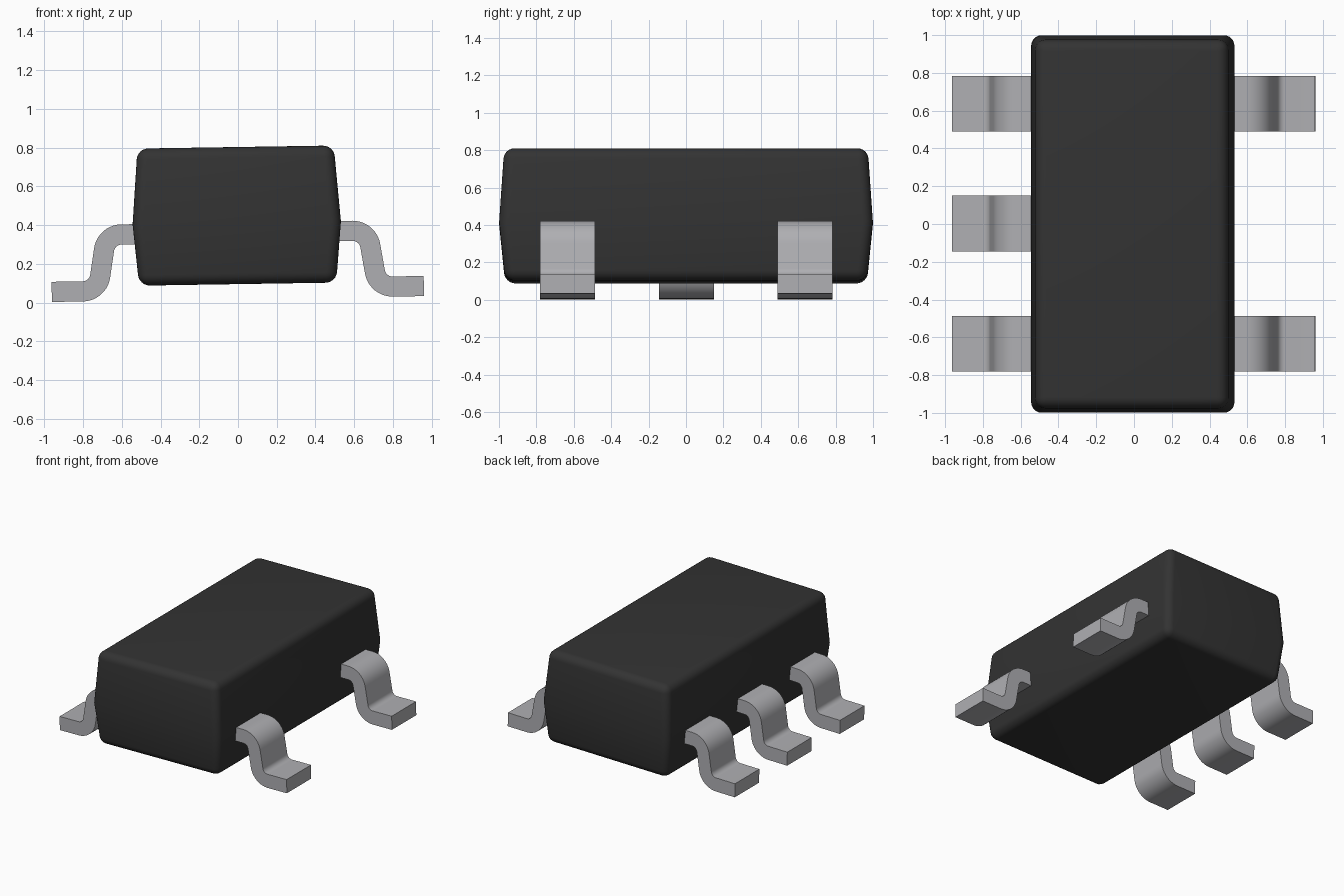
import bpy, bmesh, math
from mathutils import Vector, Matrix

if "Cube" in bpy.data.objects:
    bpy.data.objects.remove(bpy.data.objects["Cube"])

TILT = Matrix.Rotation(math.radians(-0.9), 4, 'Y')   # whole part leans slightly


def material(name, rgb):
    m = bpy.data.materials.new(name)
    m.diffuse_color = (*rgb, 1)
    m.use_nodes = True
    m.node_tree.nodes["Principled BSDF"].inputs["Base Color"].default_value = m.diffuse_color
    return m


BLACK = material("black_plastic", (0.033, 0.033, 0.033))
METAL = material("grey_metal", (0.43, 0.43, 0.45))


def finish(bm, name, mat, angle):
    bmesh.ops.recalc_face_normals(bm, faces=bm.faces)
    bm.transform(TILT)
    me = bpy.data.meshes.new(name)
    bm.to_mesh(me)
    bm.free()
    me.materials.append(mat)
    ob = bpy.data.objects.new(name, me)
    bpy.context.collection.objects.link(ob)
    bpy.ops.object.select_all(action='DESELECT')
    ob.select_set(True)
    bpy.context.view_layer.objects.active = ob
    bpy.ops.object.shade_smooth_by_angle(angle=math.radians(angle))
    return ob


def body():
    # three stacked rectangles, widest at the middle, with rounded outer edges
    bm = bmesh.new()
    rings = []
    for hx, hy, z in ((0.509, 0.967, 0.095), (0.538, 0.999, 0.41), (0.507, 0.972, 0.803)):
        rings.append([bm.verts.new((sx * hx, sy * hy, z))
                      for sx, sy in ((-1, -1), (1, -1), (1, 1), (-1, 1))])
    for a, b in zip(rings, rings[1:]):
        for i in range(4):
            j = (i + 1) % 4
            bm.faces.new((a[i], a[j], b[j], b[i]))
    bm.faces.new(rings[0][::-1])
    bm.faces.new(rings[-1])
    bmesh.ops.recalc_face_normals(bm, faces=bm.faces)
    edges = [e for e in bm.edges if e.calc_face_angle() > math.radians(40)]
    bmesh.ops.bevel(bm, geom=edges, offset=0.055, offset_type='OFFSET',
                    segments=6, profile=0.5, affect='EDGES')
    finish(bm, "body", BLACK, 40)


def fillet(path, radius, steps=10):
    # round the inner corners of an open path with arcs
    out = [path[0]]
    for p, c, n in zip(path, path[1:], path[2:]):
        u, v = (p - c).normalized(), (n - c).normalized()
        half = u.angle(v) / 2
        centre = c + (u + v).normalized() * (radius / math.sin(half))
        a = c + u * (radius / math.tan(half)) - centre
        b = c + v * (radius / math.tan(half)) - centre
        total = a.angle(b)
        for i in range(steps + 1):
            t = i / steps
            out.append(centre + (a * math.sin((1 - t) * total)
                                 + b * math.sin(t * total)) / math.sin(total))
    return out + [path[-1]]


def lead(name, side, y, width=0.295, thick=0.104):
    # gull-wing strip: rectangle swept along an S-shaped path
    path = fillet([Vector(p) for p in ((0.45, 0, 0.361), (0.675, 0, 0.361),
                                       (0.722, 0, 0.070), (0.961, 0, 0.070))], 0.092)
    bm = bmesh.new()
    rings = []
    for i, p in enumerate(path):
        d = (path[min(i + 1, len(path) - 1)] - path[max(i - 1, 0)]).normalized()
        if i in (0, len(path) - 1):
            d = Vector((1, 0, 0))
        n = Vector((-d.z, 0, d.x)) * thick / 2
        ring = []
        for s, w in ((1, -1), (1, 1), (-1, 1), (-1, -1)):
            q = p + n * s
            ring.append(bm.verts.new((q.x * side, y + w * width / 2, q.z)))
        rings.append(ring)
    for a, b in zip(rings, rings[1:]):
        for i in range(4):
            j = (i + 1) % 4
            bm.faces.new((a[i], a[j], b[j], b[i]))
    bm.faces.new(rings[0])
    bm.faces.new(rings[-1])
    finish(bm, name, METAL, 40)


body()

# three leads on the left, two on the right
for k, y in enumerate((-0.634, 0.003, 0.636)):
    lead(f"left_lead_{k + 1}", -1, y)
for k, y in enumerate((-0.634, 0.636)):
    lead(f"right_lead_{k + 1}", 1, y)
